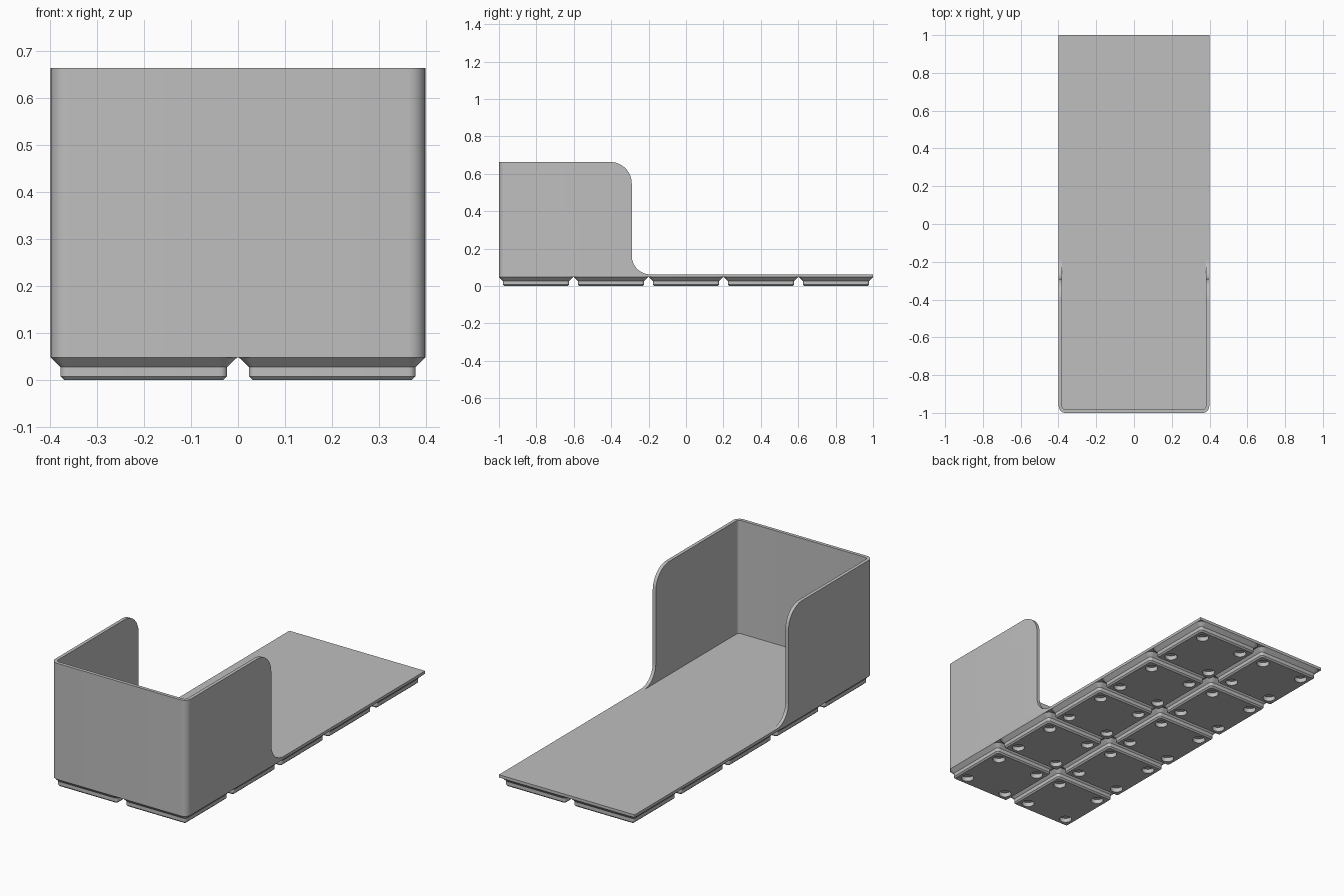
import bpy, bmesh
from math import sin, cos, pi
from mathutils import Matrix, Vector

if "Cube" in bpy.data.objects:
    bpy.data.objects.remove(bpy.data.objects["Cube"])

W, L = 0.3985, 1.0                 # half width, half length
FOOT_TOP, FLOOR, RIM = 0.047, 0.062, 0.663
PITCH, CORNER, WALL = 0.401, 0.036, 0.018

grey = bpy.data.materials.new("plain_grey")
grey.use_nodes = True
grey.diffuse_color = (0.52, 0.52, 0.52, 1)
grey.node_tree.nodes["Principled BSDF"].inputs["Base Color"].default_value = grey.diffuse_color


def arc(cx, cy, r, start, end, steps=10):
    """Points on an arc, angles in quarter turns."""
    angles = [(start + (end - start) * i / steps) * pi / 2 for i in range(steps + 1)]
    return [(cx + r * cos(a), cy + r * sin(a)) for a in angles]


def finish(name, bm):
    bmesh.ops.recalc_face_normals(bm, faces=bm.faces)
    mesh = bpy.data.meshes.new(name)
    bm.to_mesh(mesh)
    bm.free()
    mesh.materials.append(grey)
    ob = bpy.data.objects.new(name, mesh)
    bpy.context.collection.objects.link(ob)
    return ob


def prism(name, points, direction):
    """Closed outline of 3D points pushed along a direction."""
    bm = bmesh.new()
    face = bm.faces.new([bm.verts.new(p) for p in points])
    new = bmesh.ops.extrude_face_region(bm, geom=[face])["geom"]
    bmesh.ops.translate(bm, vec=Vector(direction),
                        verts=[v for v in new if isinstance(v, bmesh.types.BMVert)])
    return finish(name, bm)


def boolean(ob, cutter, operation):
    """Apply a boolean, then drop the cutter."""
    mod = ob.modifiers.new("cut", 'BOOLEAN')
    mod.object, mod.operation, mod.solver = cutter, operation, 'EXACT'
    bpy.context.view_layer.update()
    graph = bpy.context.evaluated_depsgraph_get()
    mesh = bpy.data.meshes.new_from_object(ob.evaluated_get(graph))
    ob.modifiers.clear()
    ob.data = mesh
    bpy.data.objects.remove(cutter)


def smooth(ob):
    bpy.ops.object.select_all(action='DESELECT')
    ob.select_set(True)
    bpy.context.view_layer.objects.active = ob
    bpy.ops.object.shade_smooth_by_angle(angle=pi / 6)


def front_edge(inset):
    """Front side with two rounded corners, running from -x to +x."""
    r = CORNER - inset
    x, y = W - CORNER, -L + CORNER
    return arc(-x, y, r, 2, 3) + arc(x, y, r, 3, 4)


# Floor plate: rounded front corners, square back corners
outline = front_edge(0) + [(W, L), (-W, L)]
smooth(prism("floor_plate", [(x, y, FOOT_TOP) for x, y in outline], (0, 0, FLOOR - FOOT_TOP)))

# U-shaped wall, trimmed by the side silhouette with its two rounded corners
end = -0.15
outer = [(-W, end)] + front_edge(0) + [(W, end)]
inner = [(-W + WALL, end)] + front_edge(WALL) + [(W - WALL, end)]
wall = prism("wall", [(x, y, FLOOR - 0.007) for x, y in outer + inner[::-1]], (0, 0, 0.7))
side = ([(-1.1, 0), (-1.1, RIM)]
        + arc(-0.405, RIM - 0.115, 0.115, 1, 0, 14)
        + arc(-0.19, FLOOR + 0.1, 0.1, 2, 3, 14)
        + [(-0.19, 0)])
silhouette = prism("silhouette", [(-0.5, y, z) for y, z in side], (1, 0, 0))
boolean(wall, silhouette, 'INTERSECT')
smooth(wall)

# Foot: stacked rounded squares as (height, half size, corner radius)
bm = bmesh.new()
rings = []
for z, half, r in ((0, 0.170, 0.008), (0.0075, 0.1775, 0.015),
                   (0.027, 0.1775, 0.015), (FOOT_TOP, 0.198, CORNER)):
    c = half - r
    pts = [p for q, (sx, sy) in enumerate(((1, 1), (-1, 1), (-1, -1), (1, -1)))
           for p in arc(sx * c, sy * c, r, q, q + 1, 6)]
    rings.append([bm.verts.new((x, y, z)) for x, y in pts])
for low, high in zip(rings, rings[1:]):
    for i in range(len(low)):
        bm.faces.new((low[i - 1], low[i], high[i], high[i - 1]))
bm.faces.new(rings[0])
bm.faces.new(rings[-1])
foot = finish("foot", bm)

# Four round sockets in the underside of the foot
bm = bmesh.new()
for sx in (-1, 1):
    for sy in (-1, 1):
        bmesh.ops.create_cone(bm, cap_ends=True, segments=32, radius1=0.031, radius2=0.031,
                              depth=0.046, matrix=Matrix.Translation((sx * 0.124, sy * 0.124, 0)))
boolean(foot, finish("sockets", bm), 'DIFFERENCE')
smooth(foot)

# Repeat the foot on a grid of two by five
for col in range(2):
    for row in range(5):
        ob = foot if col == row == 0 else foot.copy()
        if ob is not foot:
            bpy.context.collection.objects.link(ob)
        ob.name = f"foot_{col + 1}_{row + 1}"
        ob.location = ((col - 0.5) * PITCH, (row - 2) * PITCH, 0)
